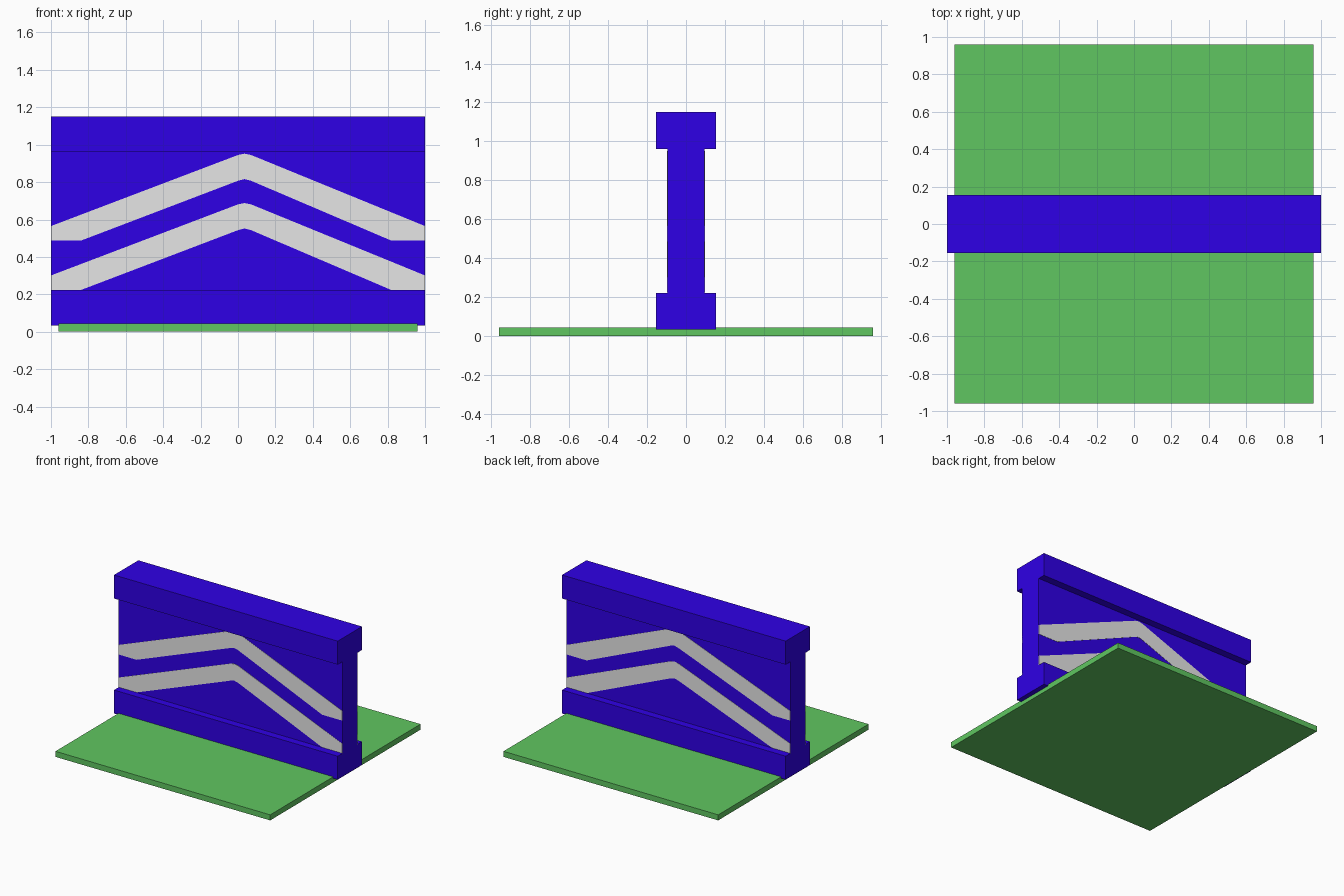
import bpy, bmesh
from mathutils import Vector

if "Cube" in bpy.data.objects:
    bpy.data.objects.remove(bpy.data.objects["Cube"])


def material(name, rgb):
    m = bpy.data.materials.new(name)
    m.diffuse_color = (*rgb, 1)
    m.use_nodes = True
    m.node_tree.nodes["Principled BSDF"].inputs["Base Color"].default_value = m.diffuse_color
    return m


BLUE = material("blue_paint", (0.028, 0.0, 0.79))
GREEN = material("grass_green", (0.117, 0.565, 0.119))
GREY = material("light_grey", (0.79, 0.79, 0.79))


def prism(name, points, depth, mat):
    """Extrude a closed outline of 3D points by the vector depth."""
    bm = bmesh.new()
    face = bm.faces.new([bm.verts.new(p) for p in points])
    ext = bmesh.ops.extrude_face_region(bm, geom=[face])
    verts = [g for g in ext["geom"] if isinstance(g, bmesh.types.BMVert)]
    bmesh.ops.translate(bm, verts=verts, vec=Vector(depth))
    bmesh.ops.recalc_face_normals(bm, faces=bm.faces)
    mesh = bpy.data.meshes.new(name)
    bm.to_mesh(mesh)
    bm.free()
    mesh.materials.append(mat)
    obj = bpy.data.objects.new(name, mesh)
    bpy.context.collection.objects.link(obj)
    return obj


# Ground slab
B = 0.96
prism("base_slab", [(-B, -B, 0), (B, -B, 0), (B, B, 0), (-B, B, 0)], (0, 0, 0.045), GREEN)

# Wall: I-shaped section run along x
WEB, FLANGE = 0.095, 0.155
half = [(FLANGE, 0.033), (FLANGE, 0.222), (WEB, 0.222),
        (WEB, 0.962), (FLANGE, 0.962), (FLANGE, 1.152)]
section = half + [(-y, z) for y, z in reversed(half)]
prism("wall", [(-1, y, z) for y, z in section], (2, 0, 0), BLUE)

# Painted chevron stripes on both faces of the web (x, height above stripe bottom)
chevron = [(-1, 0), (-0.84, 0), (0, 0.32), (0.035, 0.329), (0.07, 0.32), (0.82, 0), (1, 0),
           (1, 0.078), (0.07, 0.458), (0.035, 0.465), (0, 0.458), (-1, 0.078)]
T = 0.002
for level, bottom in (("lower", 0.223), ("upper", 0.487)):
    for side, s in (("front", -1), ("back", 1)):
        prism(f"{level}_stripe_{side}",
              [(x, s * (WEB - T), bottom + z) for x, z in chevron],
              (0, s * 2 * T, 0), GREY)
